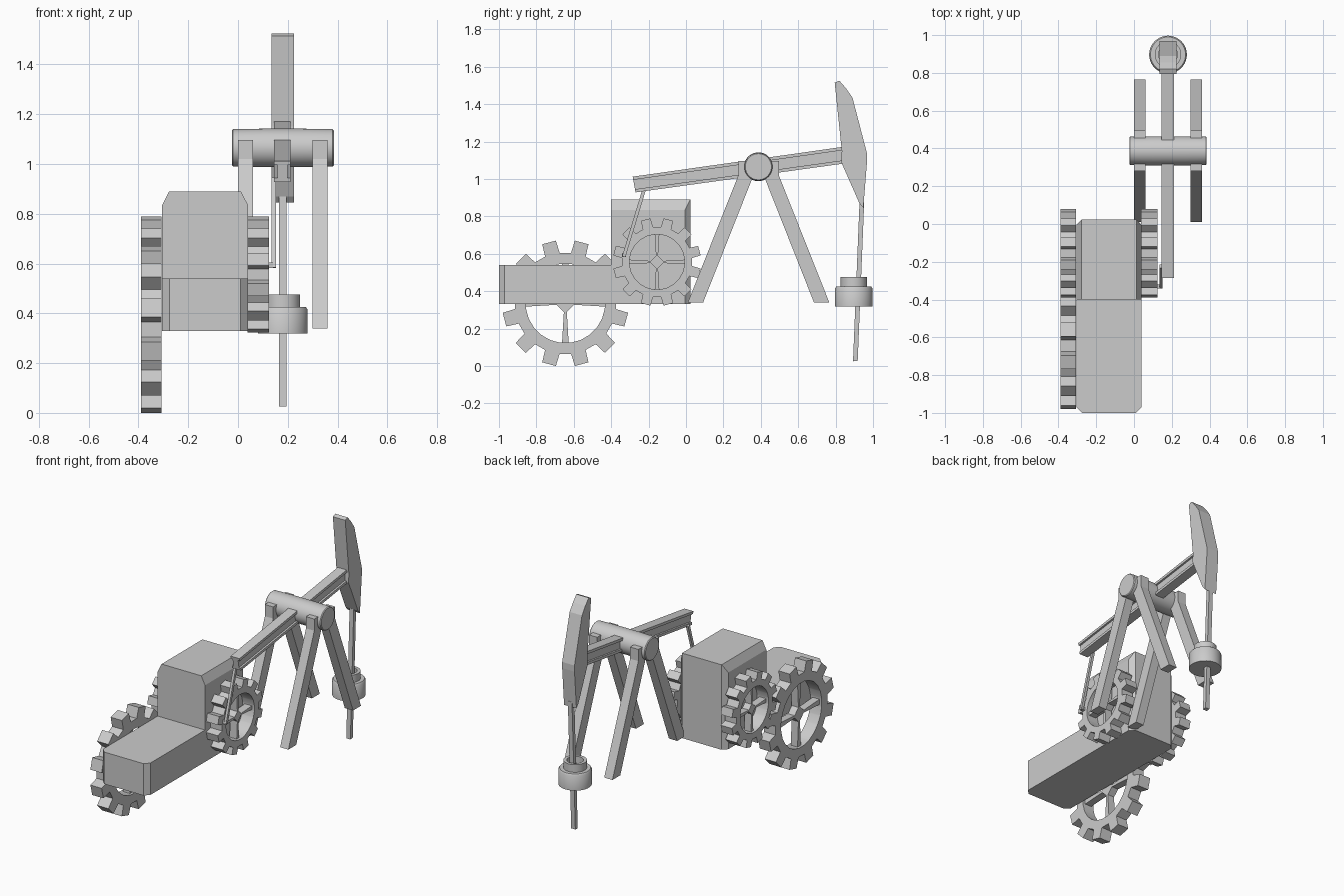
import bpy, bmesh, math
from mathutils import Vector, Matrix

if "Cube" in bpy.data.objects:
    bpy.data.objects.remove(bpy.data.objects["Cube"])

grey = bpy.data.materials.new("light_grey")
grey.diffuse_color = (0.6, 0.6, 0.6, 1)
grey.use_nodes = True
grey.node_tree.nodes["Principled BSDF"].inputs["Base Color"].default_value = grey.diffuse_color


def finish(name, bm, smooth=False):
    """Turn a bmesh into a named grey object."""
    bmesh.ops.recalc_face_normals(bm, faces=bm.faces[:])
    mesh = bpy.data.meshes.new(name)
    bm.to_mesh(mesh)
    bm.free()
    mesh.materials.append(grey)
    obj = bpy.data.objects.new(name, mesh)
    bpy.context.collection.objects.link(obj)
    if smooth:
        bpy.ops.object.select_all(action='DESELECT')
        obj.select_set(True)
        bpy.context.view_layer.objects.active = obj
        bpy.ops.object.shade_smooth_by_angle(angle=math.radians(35))
    return obj


def add_prism(bm, profile, x0, x1):
    """Extrude a (y, z) outline from x0 to x1."""
    face = bm.faces.new([bm.verts.new((x0, y, z)) for y, z in profile])
    out = bmesh.ops.extrude_face_region(bm, geom=[face])["geom"]
    verts = [v for v in out if isinstance(v, bmesh.types.BMVert)]
    bmesh.ops.translate(bm, verts=verts, vec=(x1 - x0, 0, 0))


def prism(name, profile, x0, x1):
    bm = bmesh.new()
    add_prism(bm, profile, x0, x1)
    return finish(name, bm)


def chamfered_box(name, lo, hi, cuts):
    """Box whose edges are sliced off by (point, outward normal) planes."""
    bm = bmesh.new()
    add_prism(bm, [(lo[1], lo[2]), (hi[1], lo[2]), (hi[1], hi[2]), (lo[1], hi[2])], lo[0], hi[0])
    for co, no in cuts:
        cut = bmesh.ops.bisect_plane(bm, geom=bm.verts[:] + bm.edges[:] + bm.faces[:],
                                     plane_co=co, plane_no=no, clear_outer=True)
        edges = [e for e in cut["geom_cut"] if isinstance(e, bmesh.types.BMEdge)]
        bmesh.ops.contextual_create(bm, geom=edges)
    return finish(name, bm)


def lathe(name, profile, matrix, steps=40):
    """Spin an (r, z) outline around z, then place it."""
    bm = bmesh.new()
    verts = [bm.verts.new((r, 0, z)) for r, z in profile]
    edges = [bm.edges.new(p) for p in zip(verts, verts[1:])]
    bmesh.ops.spin(bm, geom=verts + edges, axis=(0, 0, 1), cent=(0, 0, 0),
                   angle=math.tau, steps=steps)
    bmesh.ops.remove_doubles(bm, verts=bm.verts[:], dist=1e-5)
    bm.transform(matrix)
    return finish(name, bm, True)


def gear(name, x0, x1, cy, cz, s):
    """Twelve-tooth wheel with an open centre, four spokes and a hub."""
    bm = bmesh.new()
    tip, root, hole = 0.339 * s, 0.272 * s, 0.212 * s
    rings = []
    for k in range(12):
        for off, r in ((-8.5, root), (-6.4, tip), (6.4, tip), (8.5, root)):
            a = math.radians(15 + 30 * k + off)
            c, n = math.cos(a), math.sin(a)
            rings.append([bm.verts.new((x, cy + q * c, cz + q * n))
                          for x, q in ((x0, hole), (x0, r), (x1, r), (x1, hole))])
    for a, b in zip(rings, rings[1:] + rings[:1]):
        for i in range(4):
            j = (i + 1) % 4
            bm.faces.new((a[i], a[j], b[j], b[i]))
    m, h = (x0 + x1) / 2, (x1 - x0) * 0.3
    for k in range(4):
        d = Vector((math.cos(k * math.pi / 2), math.sin(k * math.pi / 2)))
        t = Vector((-d.y, d.x))
        c = Vector((cy, cz))
        pts = [c + d * 0.03 * s - t * 0.007 * s, c + d * 0.218 * s - t * 0.018 * s,
               c + d * 0.218 * s + t * 0.018 * s, c + d * 0.03 * s + t * 0.007 * s]
        add_prism(bm, [tuple(p) for p in pts], m - h, m + h)
    q = 0.055 * s
    add_prism(bm, [(cy - q, cz), (cy, cz - q), (cy + q, cz), (cy, cz + q)], m - h, m + h)
    return finish(name, bm, True)


# Engine housing: low front bonnet and tall rear block
X0, X1 = -0.305, 0.04
bonnet_cuts = [((x, -0.97, 0), (sx, -1, 0)) for x, sx in ((X0, -1), (X1, 1))]
chamfered_box("engine_bonnet", (X0, -1, 0.33), (X1, -0.39, 0.54), bonnet_cuts)
block_cuts = []
for x, sx in ((X0, -1), (X1, 1)):
    block_cuts.append(((x, 0, 0.835), (sx * 0.055, 0, 0.028)))
    block_cuts.append(((x, -0.005, 0), (sx, 1, 0)))
chamfered_box("engine_block", (X0, -0.4, 0.33), (X1, 0.025, 0.89), block_cuts)

# Meshing gear wheels
gear("large_gear", -0.39, -0.308, -0.645, 0.335, 1.0)
gear("left_small_gear", -0.39, -0.308, -0.155, 0.556, 0.696)
gear("right_small_gear", 0.038, 0.125, -0.155, 0.556, 0.696)

# Support legs, one sloping pair each side
front_leg = [(0.01, 0.34), (0.092, 0.34), (0.385, 1.08), (0.335, 1.097), (0.28, 1.097), (0.28, 1.02)]
rear_leg = [(2 * 0.388 - y, z) for y, z in front_leg]
for side, x in (("left", 0.0), ("right", 0.30)):
    prism(side + "_front_leg", front_leg, x, x + 0.06)
    prism(side + "_rear_leg", rear_leg, x, x + 0.06)

# Pivot drum
lathe("pivot_drum", [(0, -0.205), (0.07, -0.205), (0.075, -0.2), (0.077, -0.08), (0.077, 0.08),
                     (0.075, 0.2), (0.07, 0.205), (0, 0.205)],
      Matrix.Translation((0.18, 0.387, 1.065)) @ Matrix.Rotation(math.pi / 2, 4, 'Y'))

# Walking beam: two flanges and a web
bm = bmesh.new()
b0, b1 = (-0.27, 0.928), (0.85, 1.083)
t0, t1 = (-0.285, 1.012), (0.85, 1.173)


def lerp(a, b, f):
    return (a[0] + (b[0] - a[0]) * f, a[1] + (b[1] - a[1]) * f)


for f0, f1, w in ((0, 0.2, 0.0325), (0.2, 0.8, 0.02), (0.8, 1, 0.0325)):
    add_prism(bm, [lerp(b0, t0, f0), lerp(b1, t1, f0), lerp(b1, t1, f1), lerp(b0, t0, f1)],
              0.178 - w, 0.178 + w)
finish("walking_beam", bm)

# Beam head
prism("beam_head", [(0.795, 1.515), (0.82, 1.525), (0.855, 1.485), (0.89, 1.435), (0.968, 1.135),
                    (0.968, 1.095), (0.948, 0.845), (0.927, 0.87), (0.83, 1.09), (0.833, 1.15)],
      0.135, 0.225)

# Polished rod and connecting rod
prism("polished_rod", [(0.893, 0.025), (0.918, 0.028), (0.953, 0.88), (0.928, 0.88)], 0.164, 0.194)
prism("connecting_rod", [(-0.342, 0.585), (-0.324, 0.582), (-0.215, 0.94), (-0.233, 0.945)], 0.135, 0.152)
prism("connecting_pin", [(-0.342, 0.582), (-0.32, 0.582), (-0.32, 0.604), (-0.342, 0.604)], 0.11, 0.14)

# Wellhead: stepped collar with a hollow top
lathe("wellhead", [(0, 0.318), (0.1, 0.318), (0.1, 0.415), (0.093, 0.425), (0.07, 0.425),
                   (0.07, 0.475), (0.05, 0.475), (0.05, 0.43), (0, 0.43)],
      Matrix.Translation((0.18, 0.897, 0)))
